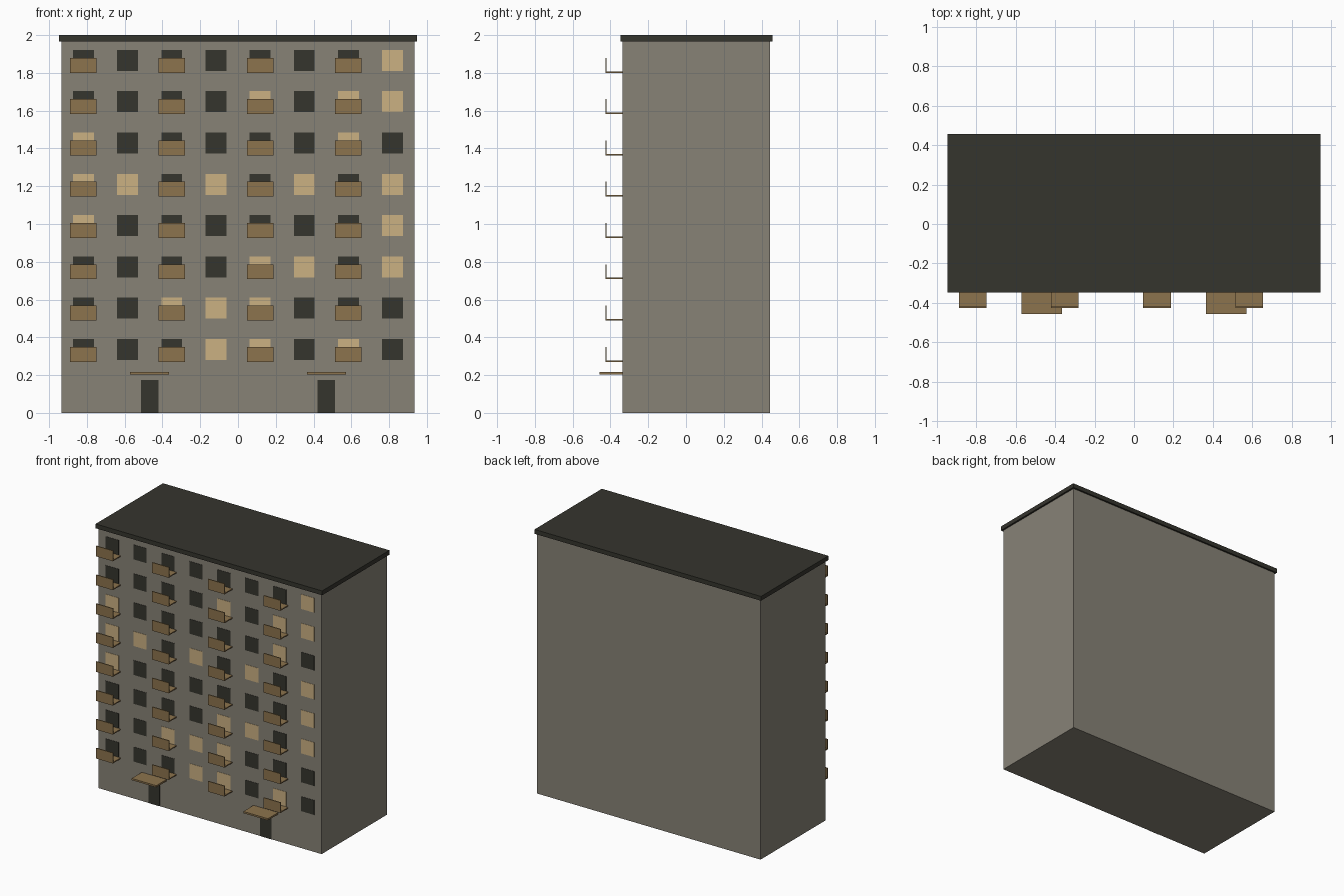
import bpy

if "Cube" in bpy.data.objects:
    bpy.data.objects.remove(bpy.data.objects["Cube"])


def material(name, rgb):
    m = bpy.data.materials.new(name)
    m.diffuse_color = (*rgb, 1)
    m.use_nodes = True
    m.node_tree.nodes["Principled BSDF"].inputs["Base Color"].default_value = m.diffuse_color
    return m


CONCRETE = material("grey_concrete", (0.245, 0.225, 0.183))
DARK = material("dark_charcoal", (0.036, 0.035, 0.027))
LIT = material("warm_lit_glass", (0.60, 0.44, 0.225))
WOOD = material("brown_panel", (0.265, 0.173, 0.075))


def box(name, x, y, z, mat):
    """Box from (min, max) ranges on each axis."""
    verts = [(a, b, c) for a in x for b in y for c in z]
    faces = [(0, 1, 3, 2), (4, 6, 7, 5), (0, 4, 5, 1),
             (2, 3, 7, 6), (0, 2, 6, 4), (1, 5, 7, 3)]
    mesh = bpy.data.meshes.new(name)
    mesh.from_pydata(verts, [], faces)
    mesh.materials.append(mat)
    obj = bpy.data.objects.new(name, mesh)
    bpy.context.collection.objects.link(obj)
    return obj


HALF_W, FRONT, BACK, TOP = 0.935, -0.335, 0.444, 1.967
FLOOR = TOP / 9
BAY = 2 * HALF_W / 8
PLATE = (FRONT - 0.002, FRONT + 0.002)

# Main block and overhanging roof slab
box("building_body", (-HALF_W, HALF_W), (FRONT, BACK), (0, TOP), CONCRETE)
box("roof_slab", (-0.948, 0.948), (FRONT - 0.013, BACK + 0.013), (TOP, 2.0), DARK)

# Lit window columns for each floor, lowest first
lit = [{3, 4, 6}, {2, 3, 4}, {4, 5, 7}, {0, 7},
       {0, 1, 3, 5, 7}, {0, 6}, {4, 6, 7}, {7}]

# Windows on every bay, balconies on every second bay
for row, lit_cols in enumerate(lit):
    base = (row + 1) * FLOOR
    for col in range(8):
        cx = -HALF_W + (col + 0.5) * BAY
        box("window", (cx - 0.055, cx + 0.055), PLATE,
            (base + 0.062, base + 0.173), LIT if col in lit_cols else DARK)
        if col % 2 == 0:
            x = (cx - 0.07, cx + 0.07)
            box("balcony_floor", x, (-0.42, FRONT), (base + 0.052, base + 0.060), WOOD)
            box("balcony_front", x, (-0.427, -0.42), (base + 0.052, base + 0.131), WOOD)

# Two entrances with canopies
for cx in (-HALF_W / 2, HALF_W / 2):
    box("entrance_door", (cx - 0.047, cx + 0.047), PLATE, (0, 0.175), DARK)
    box("entrance_canopy", (cx - 0.103, cx + 0.103), (-0.457, FRONT), (0.204, 0.217), WOOD)
